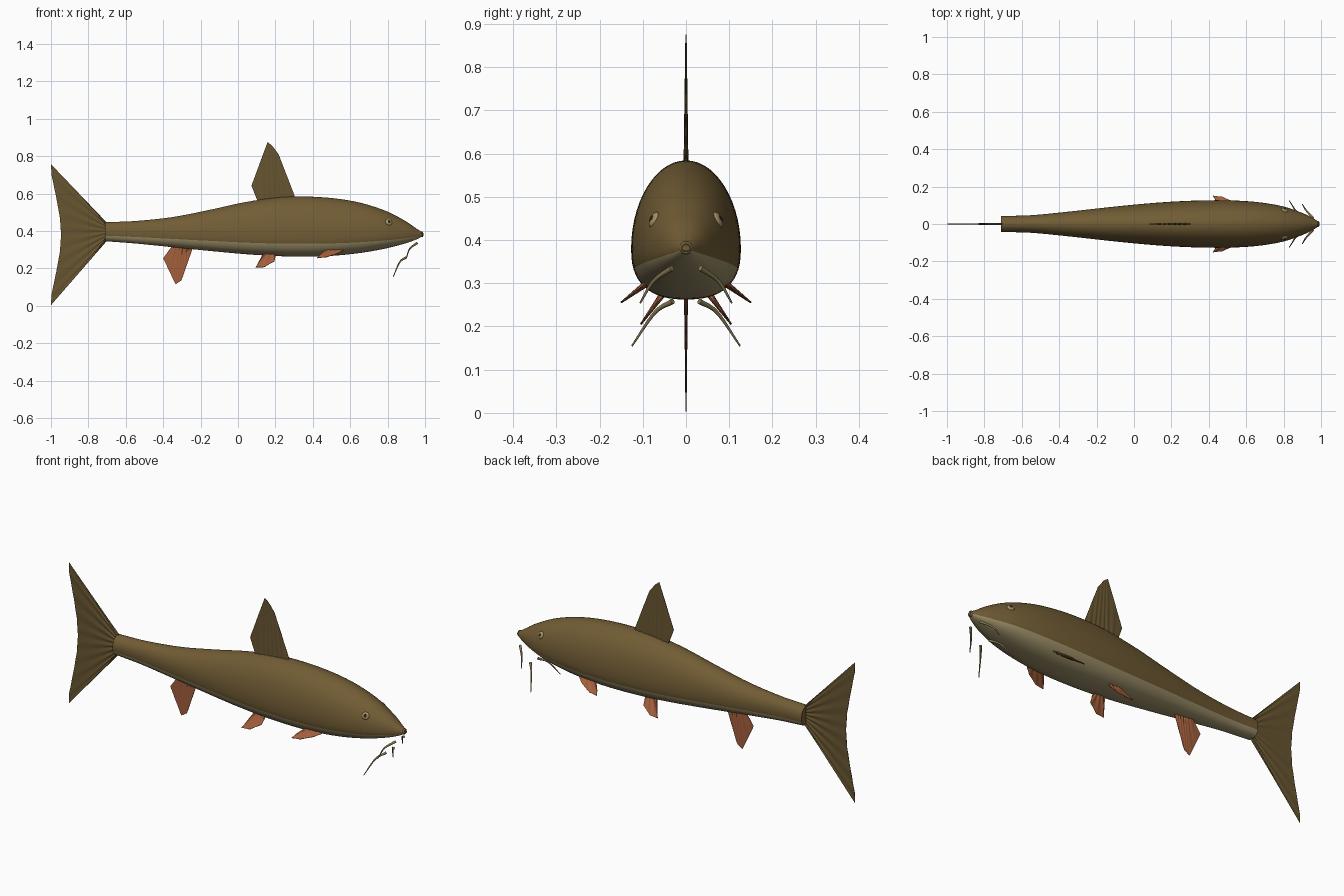
import bpy, bmesh, math
from mathutils import Vector

if "Cube" in bpy.data.objects:
    bpy.data.objects.remove(bpy.data.objects["Cube"])


def material(name, rgb):
    m = bpy.data.materials.new(name)
    m.diffuse_color = (*rgb, 1)
    m.use_nodes = True
    m.node_tree.nodes["Principled BSDF"].inputs["Base Color"].default_value = m.diffuse_color
    return m


OLIVE = material("olive_back", (0.165, 0.107, 0.035))
BELLY = material("pale_belly", (0.34, 0.28, 0.14))
FIN = material("olive_fin", (0.135, 0.09, 0.03))
ORANGE = material("orange_fin", (0.37, 0.115, 0.045))
TAN = material("tan_eye", (0.36, 0.27, 0.115))
WHISKER = material("barbel_tan", (0.24, 0.19, 0.085))
DARK = material("dark_pupil", (0.02, 0.016, 0.01))


def finish(bm, name, mats, angle=40):
    bmesh.ops.recalc_face_normals(bm, faces=bm.faces[:])
    me = bpy.data.meshes.new(name)
    bm.to_mesh(me)
    bm.free()
    ob = bpy.data.objects.new(name, me)
    bpy.context.collection.objects.link(ob)
    for m in mats:
        me.materials.append(m)
    bpy.ops.object.select_all(action='DESELECT')
    ob.select_set(True)
    bpy.context.view_layer.objects.active = ob
    bpy.ops.object.shade_smooth_by_angle(angle=math.radians(angle))
    return ob


def loft(bm, rings):
    """Skin closed rings and cap both ends."""
    vs = [[bm.verts.new(p) for p in r] for r in rings]
    n = len(vs[0])
    for a, b in zip(vs, vs[1:]):
        for i in range(n):
            f = bm.faces.new((a[i], a[(i + 1) % n], b[(i + 1) % n], b[i]))
            f.material_index = rule(i, n)
    bm.faces.new(vs[0])
    bm.faces.new(vs[-1])


def rule(i, n):
    return 0


def spline(pts, steps):
    """Catmull-Rom through tuples of any size."""
    P = [Vector(p) for p in pts]
    P = [2 * P[0] - P[1]] + P + [2 * P[-1] - P[-2]]
    out = []
    for k in range(1, len(P) - 2):
        a, b, c, d = P[k - 1:k + 3]
        for s in range(steps):
            t = s / steps
            out.append(0.5 * (2 * b + (c - a) * t + (2 * a - 5 * b + 4 * c - d) * t * t
                              + (3 * b - a - 3 * c + d) * t ** 3))
    return out + [P[-2]]


# Body: stations of (x, top z, half width, bottom z)
stations = [(-0.712, 0.447, 0.043, 0.345), (-0.55, 0.453, 0.047, 0.333), (-0.35, 0.474, 0.066, 0.313),
            (-0.15, 0.513, 0.088, 0.293), (0.05, 0.556, 0.108, 0.275), (0.25, 0.582, 0.122, 0.264),
            (0.45, 0.58, 0.127, 0.264), (0.63, 0.556, 0.12, 0.279), (0.78, 0.511, 0.098, 0.304),
            (0.89, 0.456, 0.063, 0.332), (0.955, 0.412, 0.032, 0.355), (0.992, 0.389, 0.009, 0.375)]
N = 56
rings = []
for p in spline([s[1:] + () for s in stations], 6):
    rings.append(p)
xs = [p[0] for p in spline([(s[0], 0, 0) for s in stations], 6)]
skin = []
for x, (top, w, bot) in zip(xs, rings):
    zc = 0.395 - 0.015 * min(1, max(0, (x + 0.7) / 0.8))
    ring = []
    for i in range(N):
        a = 2 * math.pi * i / N
        c, s = math.cos(a), math.sin(a)
        if s >= 0:
            ring.append((x, w * c, zc + (top - zc) * s))
        else:
            e = 2 / 2.5
            ring.append((x, w * math.copysign(abs(c) ** e, c), zc - (zc - bot) * (-s) ** e))
    skin.append(ring)


def rule(i, n):
    # pale below the flank line
    return 1 if math.sin(2 * math.pi * (i + 0.5) / n) < -0.38 else 0


bm = bmesh.new()
loft(bm, skin)
finish(bm, "body", [OLIVE, BELLY], 45)


def rule(i, n):
    return 0


def along(pts, t):
    k = min(int(t * (len(pts) - 1) + 1e-9), len(pts) - 2)
    return Vector(pts[k]).lerp(Vector(pts[k + 1]), t * (len(pts) - 1) - k)


def fin(name, base, outer, mat, place, thick=0.006, rays=7):
    """Thin ribbed fin between a base line and an outer outline."""
    cols, rows = 8 * (len(outer) - 1), 6
    bm = bmesh.new()
    sides = []
    for sg in (1, -1):
        grid = []
        for i in range(cols + 1):
            t = i / cols
            b, o = along(base, t), along(outer, t)
            row = []
            for j in range(rows + 1):
                r = j / rows
                h = thick * (1 - 0.75 * r) * (0.65 + 0.35 * math.cos(2 * math.pi * rays * t))
                if i in (0, cols):
                    h *= 0.4
                q = b.lerp(o, r)
                row.append(bm.verts.new(place(q.x, q.y, sg * h)))
            grid.append(row)
        for i in range(cols):
            for j in range(rows):
                bm.faces.new((grid[i][j], grid[i + 1][j], grid[i + 1][j + 1], grid[i][j + 1]))
        sides.append(grid)
    # close the rim
    loops = [[g[i][0] for i in range(cols)] + [g[cols][j] for j in range(rows)]
             + [g[i][rows] for i in range(cols, 0, -1)] + [g[0][j] for j in range(rows, 0, -1)]
             for g in sides]
    n = len(loops[0])
    for i in range(n):
        k = (i + 1) % n
        bm.faces.new((loops[0][i], loops[0][k], loops[1][k], loops[1][i]))
    return finish(bm, name, [mat], 50)


# Fins on the centre plane
def upright(u, v, h):
    return (u, h, v)


fin("tail_fin", [(-0.7, 0.348), (-0.7, 0.443)],
    [(-1, 0.003), (-0.997, 0.06), (-0.972, 0.18), (-0.952, 0.29), (-0.946, 0.38),
     (-0.952, 0.47), (-0.972, 0.58), (-0.997, 0.7), (-1, 0.757)], FIN, upright, 0.006, 9)
fin("dorsal_fin", [(0.108, 0.55), (0.302, 0.57)],
    [(0.072, 0.642), (0.158, 0.875), (0.182, 0.856), (0.217, 0.81), (0.302, 0.59)], FIN, upright)
fin("anal_fin", [(-0.345, 0.33), (-0.243, 0.32)],
    [(-0.4, 0.254), (-0.334, 0.115), (-0.302, 0.136), (-0.243, 0.305)], ORANGE, upright)

# Paired fins, eyes and barbels on both sides
for side, sg in (("left", 1), ("right", -1)):
    def tilted(y0, z0, dy, dz):
        return lambda u, v, h: (u, sg * (y0 + dy * v - dz * h), z0 + dz * v + dy * h)

    fin(side + "_pectoral_fin", [(0.47, 0), (0.565, 0)],
        [(0.435, 0.05), (0.422, 0.078), (0.47, 0.072), (0.53, 0.04), (0.565, 0.01)],
        ORANGE, tilted(0.088, 0.302, 0.8, -0.6), 0.008, 4)
    fin(side + "_pelvic_fin", [(0.135, 0), (0.2, 0)],
        [(0.105, 0.07), (0.094, 0.093), (0.14, 0.09), (0.195, 0.052), (0.2, 0.02)],
        ORANGE, tilted(0.05, 0.28, 0.59, -0.81), 0.008, 4)

    # Eye with a small pupil
    nrm = Vector((0.3, 0.85 * sg, 0.42)).normalized()
    for nm, r, flat, off, mat in (("eye", 0.019, 0.45, 0, TAN), ("pupil", 0.008, 0.3, 0.0072, DARK)):
        bm = bmesh.new()
        bmesh.ops.create_uvsphere(bm, u_segments=24, v_segments=12, radius=r)
        bmesh.ops.scale(bm, vec=(1, 1, flat), verts=bm.verts[:])
        ob = finish(bm, f"{side}_{nm}", [mat], 60)
        ob.rotation_euler = nrm.to_track_quat('Z', 'Y').to_euler()
        ob.location = Vector((0.806, 0.074 * sg, 0.447)) + nrm * off

    # Barbels: tapered drooping tubes
    for nm, path in (("front_barbel", [(0.957, 0.033, 0.335), (0.918, 0.076, 0.304), (0.9, 0.106, 0.254)]),
                     ("rear_barbel", [(0.898, 0.031, 0.258), (0.864, 0.072, 0.232), (0.83, 0.125, 0.155)])):
        pts = spline([(x, y * sg, z) for x, y, z in path], 6)
        tube = []
        for k, p in enumerate(pts):
            d = (pts[min(k + 1, len(pts) - 1)] - pts[max(k - 1, 0)]).normalized()
            u = d.orthogonal().normalized() if k == 0 else (u - d * u.dot(d)).normalized()
            v = d.cross(u)
            r = 0.0065 - 0.0045 * k / (len(pts) - 1)
            tube.append([p + r * (u * math.cos(a) + v * math.sin(a))
                         for a in (math.pi * i / 5 for i in range(10))])
        bm = bmesh.new()
        loft(bm, tube)
        finish(bm, f"{side}_{nm}", [WHISKER], 60)

# Mouth ring at the tip of the snout
bpy.ops.mesh.primitive_torus_add(location=(0.984, 0, 0.382), rotation=(0, math.pi / 2, 0),
                                 major_segments=24, minor_segments=8,
                                 major_radius=0.0105, minor_radius=0.005)
ring = bpy.context.object
ring.name = "mouth"
ring.data.materials.append(OLIVE)
bpy.ops.object.shade_smooth_by_angle(angle=math.radians(60))
